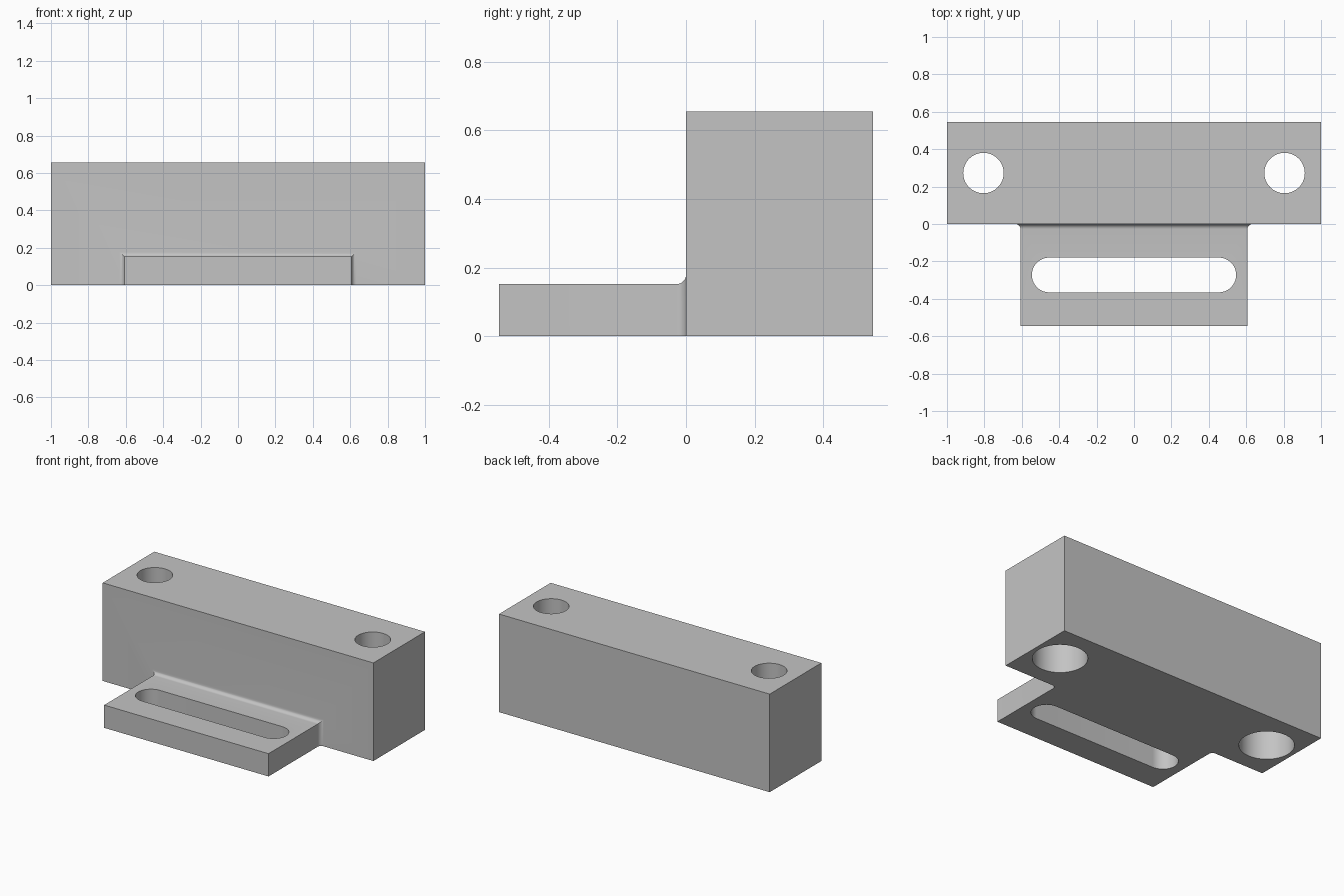
import bpy, bmesh, math

if "Cube" in bpy.data.objects:
    bpy.data.objects.remove(bpy.data.objects["Cube"], do_unlink=True)

LENGTH, DEPTH, HEIGHT = 2.0, 0.545, 0.655
TAB_HALF, TAB_TOP, FILLET = 0.607, 0.152, 0.027

grey = bpy.data.materials.new("light grey")
grey.use_nodes = True
colour = (0.55, 0.55, 0.55, 1)
grey.diffuse_color = colour
grey.node_tree.nodes["Principled BSDF"].inputs["Base Color"].default_value = colour


def make_object(name, bm):
    bmesh.ops.recalc_face_normals(bm, faces=bm.faces)
    mesh = bpy.data.meshes.new(name)
    bm.to_mesh(mesh)
    bm.free()
    mesh.materials.append(grey)
    obj = bpy.data.objects.new(name, mesh)
    bpy.context.collection.objects.link(obj)
    return obj


def loft(name, rings):
    """Skin a closed solid over matching rings of points."""
    bm = bmesh.new()
    rows = [[bm.verts.new(p) for p in ring] for ring in rings]
    n = len(rows[0])
    for a, b in zip(rows, rows[1:]):
        for i in range(n):
            j = (i + 1) % n
            bm.faces.new((a[i], a[j], b[j], b[i]))
    bm.faces.new(rows[0])
    bm.faces.new(rows[-1])
    return make_object(name, bm)


def rounded_prism(name, x, y, half_run, radius, z0, z1, steps=32):
    """Upright slot-shaped solid; half_run = 0 gives a cylinder."""
    outline = []
    for side in (1, -1):
        for k in range(steps + (half_run > 0)):
            a = math.pi * k / steps - side * math.pi / 2
            outline.append((x + side * half_run + radius * math.cos(a),
                            y + radius * math.sin(a)))
    return loft(name, [[(px, py, z) for px, py in outline] for z in (z0, z1)])


def combine(target, other, operation):
    mod = target.modifiers.new(operation.lower(), 'BOOLEAN')
    mod.operation, mod.solver, mod.object = operation, 'EXACT', other
    bpy.context.view_layer.objects.active = target
    bpy.ops.object.modifier_apply(modifier=mod.name)
    bpy.data.objects.remove(other, do_unlink=True)


def section(y, half, top):
    return [(-half, y, 0), (half, y, 0), (half, y, top), (-half, y, top)]


# Main block
bracket = loft("mounting_block", [section(y, LENGTH / 2, HEIGHT) for y in (0, DEPTH)])

# Front tab, flaring into the block with a concave fillet
rings = [section(-DEPTH, TAB_HALF, TAB_TOP)]
for k in range(9):
    a = math.pi / 2 * k / 8
    flare = FILLET * (1 - math.cos(a))
    rings.append(section(FILLET * (math.sin(a) - 1), TAB_HALF + flare, TAB_TOP + flare))
rings.append(section(0.05, TAB_HALF + FILLET, TAB_TOP + FILLET))
combine(bracket, loft("tab", rings), 'UNION')

# Long slot through the tab
slot = rounded_prism("slot_cutter", 0, -DEPTH / 2, 0.453, 0.093, -0.1, 0.3)
combine(bracket, slot, 'DIFFERENCE')

# Bolt holes, counterbored from below
for side in (-1, 1):
    for radius, top in ((0.108, 1), (0.166, 0.36)):
        hole = rounded_prism("hole_cutter", side * 0.805, DEPTH / 2, 0, radius, -0.1, top)
        combine(bracket, hole, 'DIFFERENCE')

bpy.ops.object.select_all(action='DESELECT')
bracket.select_set(True)
bpy.context.view_layer.objects.active = bracket
bpy.ops.object.shade_smooth_by_angle(angle=math.radians(30))
